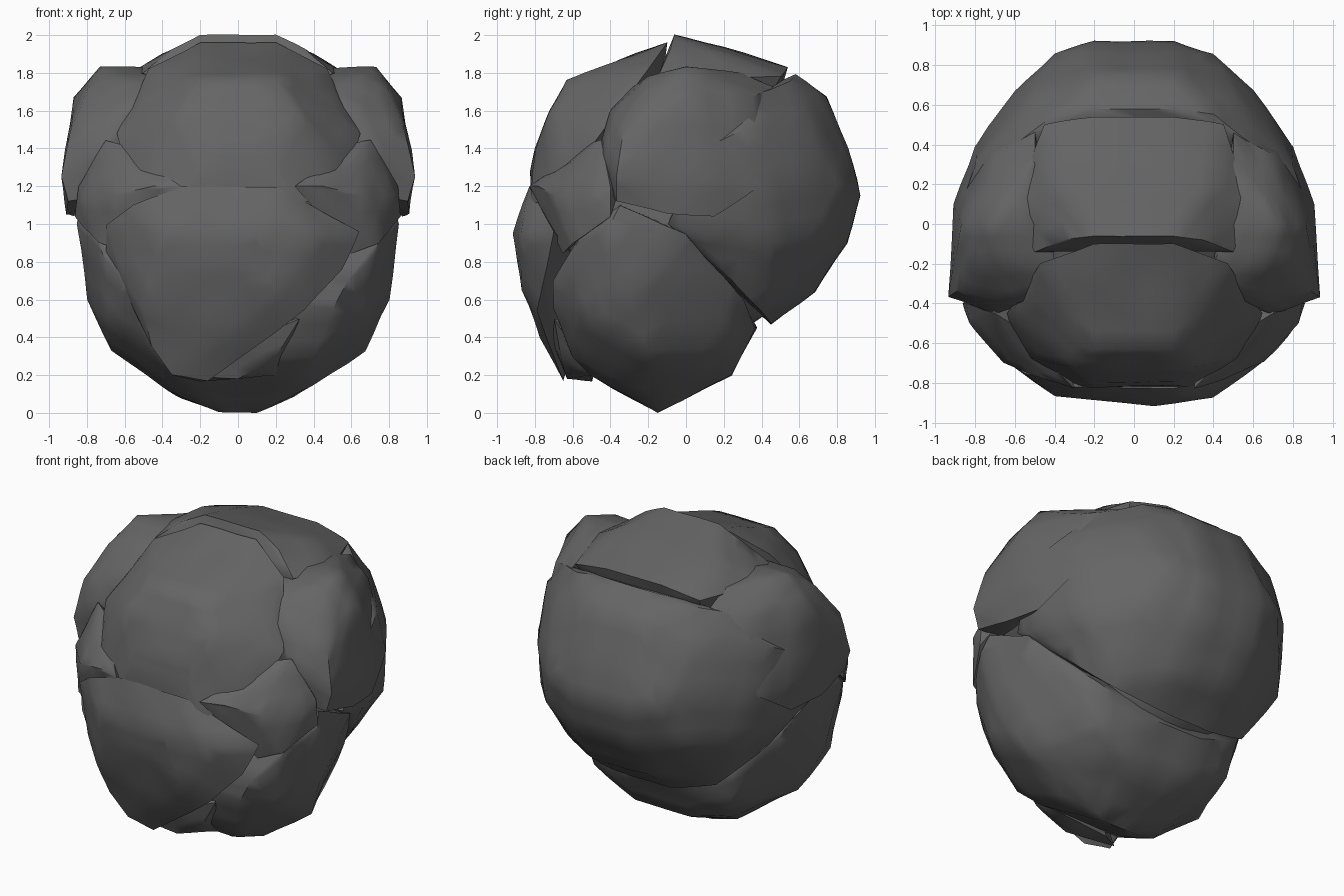
import bpy
import bmesh
import math
from mathutils import Vector, noise

default_cube = bpy.data.objects.get("Cube")
if default_cube:
    bpy.data.objects.remove(default_cube, do_unlink=True)

# One dark grey stone colour for every rock
stone = bpy.data.materials.new("dark_grey_stone")
stone.use_nodes = True
stone_colour = (.13, .13, .13, 1)
stone.diffuse_color = stone_colour
stone_shader = stone.node_tree.nodes["Principled BSDF"]
stone_shader.inputs["Base Color"].default_value = stone_colour
stone_shader.inputs["Roughness"].default_value = .9

SHARP_ANGLE = math.radians(42)
ROUGHNESS = .012


def finish_rock(name, bm):
    """Roughen the faces, keep the hard edges sharp and link the object."""
    bmesh.ops.recalc_face_normals(bm, faces=bm.faces)
    bm.normal_update()
    offsets = [vert.normal * noise.noise(vert.co * 4) * ROUGHNESS for vert in bm.verts]
    for vert, offset in zip(bm.verts, offsets):
        vert.co += offset
    bm.normal_update()
    for face in bm.faces:
        face.smooth = True
    for edge in bm.edges:
        edge.smooth = edge.calc_face_angle(0) < SHARP_ANGLE
    mesh = bpy.data.meshes.new(name)
    bm.to_mesh(mesh)
    bm.free()
    mesh.materials.append(stone)
    rock = bpy.data.objects.new(name, mesh)
    bpy.context.collection.objects.link(rock)


def chiselled_rock(name, corners):
    """Wrap a few corner points in a convex boulder."""
    bm = bmesh.new()
    for corner in corners:
        bm.verts.new(corner)
    bmesh.ops.convex_hull(bm, input=list(bm.verts))
    buried = [vert for vert in bm.verts if not vert.link_faces]
    bmesh.ops.delete(bm, geom=buried, context="VERTS")
    bmesh.ops.subdivide_edges(bm, edges=list(bm.edges), cuts=2, use_grid_fill=True)
    finish_rock(name, bm)


def flipped(corners):
    """Reflect corner points across the middle of the model."""
    return [(-x, y, z) for x, y, z in corners]


def symmetric_rock(name, corners):
    """Make one boulder that spans both sides."""
    chiselled_rock(name, corners + flipped(corners))


def rock_pair(name, corners):
    """Make matching boulders on the left and the right."""
    chiselled_rock("left_" + name, corners)
    chiselled_rock("right_" + name, flipped(corners))


# Hidden core that closes the bottoms of the cracks
core_mesh = bmesh.new()
bmesh.ops.create_icosphere(core_mesh, subdivisions=3, radius=.64)
bmesh.ops.translate(core_mesh, verts=core_mesh.verts, vec=Vector((0, 0, 1)))
finish_rock("inner_core", core_mesh)

# Big boulder wrapping the back, running forward under the side boulders
symmetric_rock("back_boulder", [
    (.2, .58, 1.79), (.4, .55, 1.75), (.2, .74, 1.67), (.5, .66, 1.55),
    (.2, .86, 1.4), (.2, .92, 1.15), (.4, .86, 1.2), (.6, .67, 1.25),
    (.8, .4, 1.2), (.8, .3, 1.5), (.2, .85, .9), (.5, .74, .95),
    (.74, .45, .9), (.84, .1, .95), (.2, .68, .64), (.5, .55, .7),
    (.2, .45, .47), (.5, .4, .54), (.7, .2, .75), (.83, -.1, 1),
    (.6, .4, 1.7), (.87, .1, 1.4),
])

# Bowl shaped boulder underneath
symmetric_rock("lower_boulder", [
    (.83, -.35, 1.1), (.85, -.4, 1), (.76, -.55, .95), (.82, 0, .95),
    (.8, -.3, .6), (.74, .1, .8), (.55, .3, .6), (.2, .37, .45),
    (.5, .25, .35), (.67, -.2, .33), (.7, -.5, .5), (.7, -.62, .8),
    (.58, -.7, .7), (.5, -.7, .55), (.4, -.6, .3), (.2, .24, .2),
    (.4, .1, .2), (.4, -.3, .14), (.3, -.1, .08), (.1, -.15, 0),
    (.3, -.5, .2),
])

# Rounded boulders bulging out of both sides
rock_pair("side_boulder", [
    (.7, -.45, 1.4), (.6, -.4, 1.6), (.65, -.2, 1.78), (.73, 0, 1.83),
    (.5, 0, 1.83), (.5, .3, 1.8), (.5, .46, 1.73), (.7, .35, 1.67),
    (.8, -.2, 1.7), (.87, 0, 1.67), (.88, -.33, 1.5), (.94, -.37, 1.25),
    (.91, .1, 1.25), (.91, -.1, 1.05), (.87, .15, 1.04), (.8, .4, 1.2),
    (.9, -.37, 1.12), (.7, -.4, 1.15), (.4, -.2, 1.77), (.4, -.35, 1.68),
])

# Slab over the crown
symmetric_rock("top_slab", [
    (.2, -.06, 2), (.35, -.08, 1.93), (.5, -.14, 1.8), (.2, .2, 1.94),
    (.4, .2, 1.9), (.2, .54, 1.83), (.45, .5, 1.78), (.6, .1, 1.78),
    (.2, .5, 1.7), (.4, .4, 1.6), (.3, -.08, 1.6),
])

# Sloping boulder at the upper front
symmetric_rock("brow_boulder", [
    (.2, -.1, 1.96), (.47, -.2, 1.82), (.5, -.38, 1.7), (.64, -.45, 1.48),
    (.6, -.54, 1.38), (.2, -.35, 1.87), (.2, -.63, 1.76), (.45, -.58, 1.6),
    (.3, -.72, 1.6), (.2, -.8, 1.4), (.5, -.68, 1.35), (.2, -.82, 1.28),
    (.56, -.68, 1.17), (.3, -.82, 1.1), (.2, -.2, 1.2),
])

# Smaller rocks wedged in at the front corners
rock_pair("cheek_rock", [
    (.62, -.5, 1.42), (.7, -.45, 1.44), (.85, -.4, 1.2), (.83, -.5, 1.15),
    (.86, -.4, 1.04), (.74, -.6, .9), (.66, -.7, 1.15), (.58, -.65, 1.3),
    (.45, -.78, 1.2), (.3, -.83, 1.2), (.6, -.65, .85), (.4, -.4, 1.1),
    (.7, -.3, 1.3),
])

# Lopsided boulder on the lower front, reaching down on one side
chiselled_rock("front_boulder", [
    (-.7, -.65, 1), (-.7, -.6, .85), (-.6, -.7, .7), (-.5, -.75, .55),
    (-.46, -.68, .35), (-.35, -.64, .2), (-.16, -.65, .17), (-.1, -.77, .4),
    (.35, -.79, .54), (.55, -.74, .76), (.64, -.7, .96), (.4, -.88, .95),
    (-.4, -.87, .95), (.1, -.92, .95), (.1, -.9, .8), (-.3, -.86, .75),
    (.2, -.87, .65), (.2, -.83, 1.2), (-.3, -.82, 1.2), (-.55, -.75, 1.1),
    (0, -.5, .7),
])

# Small rock under the front boulder
chiselled_rock("chin_rock", [
    (-.35, -.6, .2), (0, -.63, .18), (.2, -.66, .3), (.33, -.7, .5),
    (0, -.7, .36), (-.2, -.5, .17), (.2, -.5, .2), (0, -.4, .5),
])
